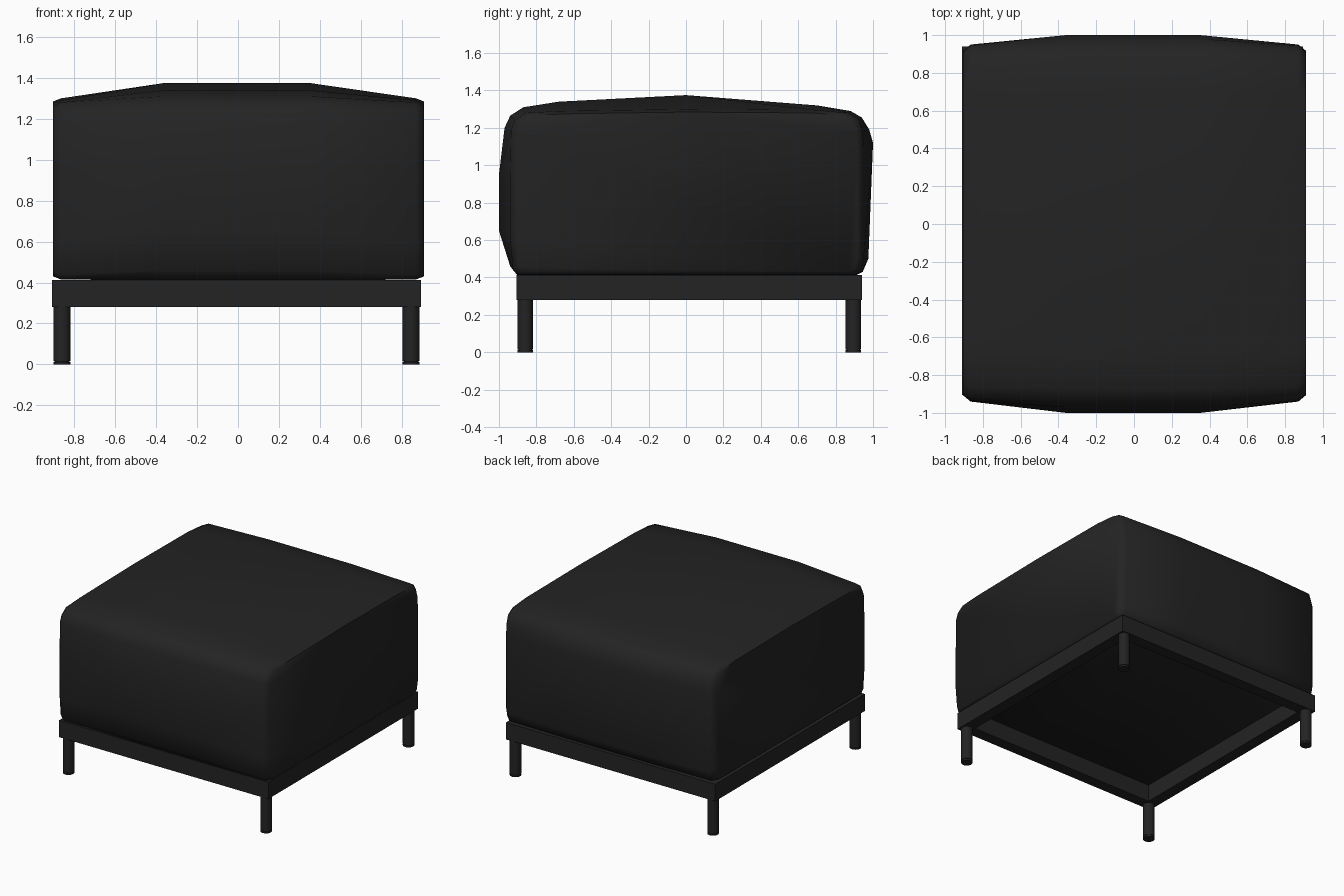
import bpy, bmesh, math

if "Cube" in bpy.data.objects:
    bpy.data.objects.remove(bpy.data.objects["Cube"])


def material(name, v):
    m = bpy.data.materials.new(name)
    m.diffuse_color = (v, v, v, 1)
    m.use_nodes = True
    m.node_tree.nodes["Principled BSDF"].inputs["Base Color"].default_value = m.diffuse_color
    return m


fabric = material("black fabric", 0.017)
metal = material("black metal", 0.017)


def finish(name, bm, mat, angle):
    bmesh.ops.recalc_face_normals(bm, faces=bm.faces)
    me = bpy.data.meshes.new(name)
    bm.to_mesh(me)
    bm.free()
    me.materials.append(mat)
    ob = bpy.data.objects.new(name, me)
    bpy.context.collection.objects.link(ob)
    bpy.ops.object.select_all(action='DESELECT')
    ob.select_set(True)
    bpy.context.view_layer.objects.active = ob
    bpy.ops.object.shade_smooth_by_angle(angle=math.radians(angle))
    return ob


def loft(bm, rings):
    """Closed skin through rings of equal length, capped at both ends."""
    vs = [[bm.verts.new(p) for p in r] for r in rings]
    n = len(vs[0])
    for a, b in zip(vs, vs[1:]):
        for i in range(n):
            j = (i + 1) % n
            bm.faces.new((a[i], a[j], b[j], b[i]))
    bm.faces.new(vs[0])
    bm.faces.new(vs[-1])


# cushion: bulging middle profile blended to a flatter one at each side (y, z)
middle = [(-.90, .41), (-.94, .46), (-1, .65), (-1, .95), (-.97, 1.2), (-.94, 1.265),
          (-.87, 1.31), (-.68, 1.34), (0, 1.375), (.7, 1.32), (.88, 1.29), (.94, 1.255),
          (.98, 1.19), (1, 1.12), (.975, .5), (.945, .43), (.91, .413)]
side = [(-.90, .415), (-.925, .44), (-.94, .6), (-.94, .95), (-.935, 1.19), (-.915, 1.24),
        (-.86, 1.28), (-.68, 1.29), (0, 1.30), (.7, 1.295), (.87, 1.28), (.925, 1.245),
        (.945, 1.18), (.95, 1.1), (.95, .5), (.935, .43), (.90, .415)]
cap = [(.01 + (y - .01) * .965, .855 + (z - .855) * .965) for y, z in side]
bm = bmesh.new()
loft(bm, [[(x, y, z) for y, z in prof] for x, prof in
          ((-.905, cap), (-.865, side), (-.36, middle), (.35, middle), (.87, side), (.91, cap))])
finish("cushion", bm, fabric, 60)

# base frame: open rectangular ring of square beams
X0, X1, Y0, Y1 = -.91, .895, -.905, .94
W = .09
bm = bmesh.new()
corners = lambda d, z: [bm.verts.new(p) for p in (
    (X0 + d, Y0 + d, z), (X1 - d, Y0 + d, z), (X1 - d, Y1 - d, z), (X0 + d, Y1 - d, z))]
loops = [corners(0, .28), corners(0, .412), corners(W, .412), corners(W, .28)]
for k in range(4):
    a, b = loops[k], loops[(k + 1) % 4]
    for i in range(4):
        j = (i + 1) % 4
        bm.faces.new((a[i], a[j], b[j], b[i]))
finish("base_frame", bm, metal, 30)


# round legs with thin foot pads
def turned(name, x, y, profile):
    bm = bmesh.new()
    loft(bm, [[(x + r * math.cos(i * math.tau / 24), y + r * math.sin(i * math.tau / 24), z)
               for i in range(24)] for r, z in profile])
    finish(name, bm, metal, 30)


for fb, y in (("front", Y0 + .045), ("back", Y1 - .045)):
    for lr, x in (("left", X0 + .05), ("right", X1 - .05)):
        turned(f"{fb}_{lr}_leg", x, y, [(.041, .016), (.041, .285)])
        turned(f"{fb}_{lr}_foot", x, y, [(.041, 0), (.041, .011), (.036, .013), (.036, .02)])
